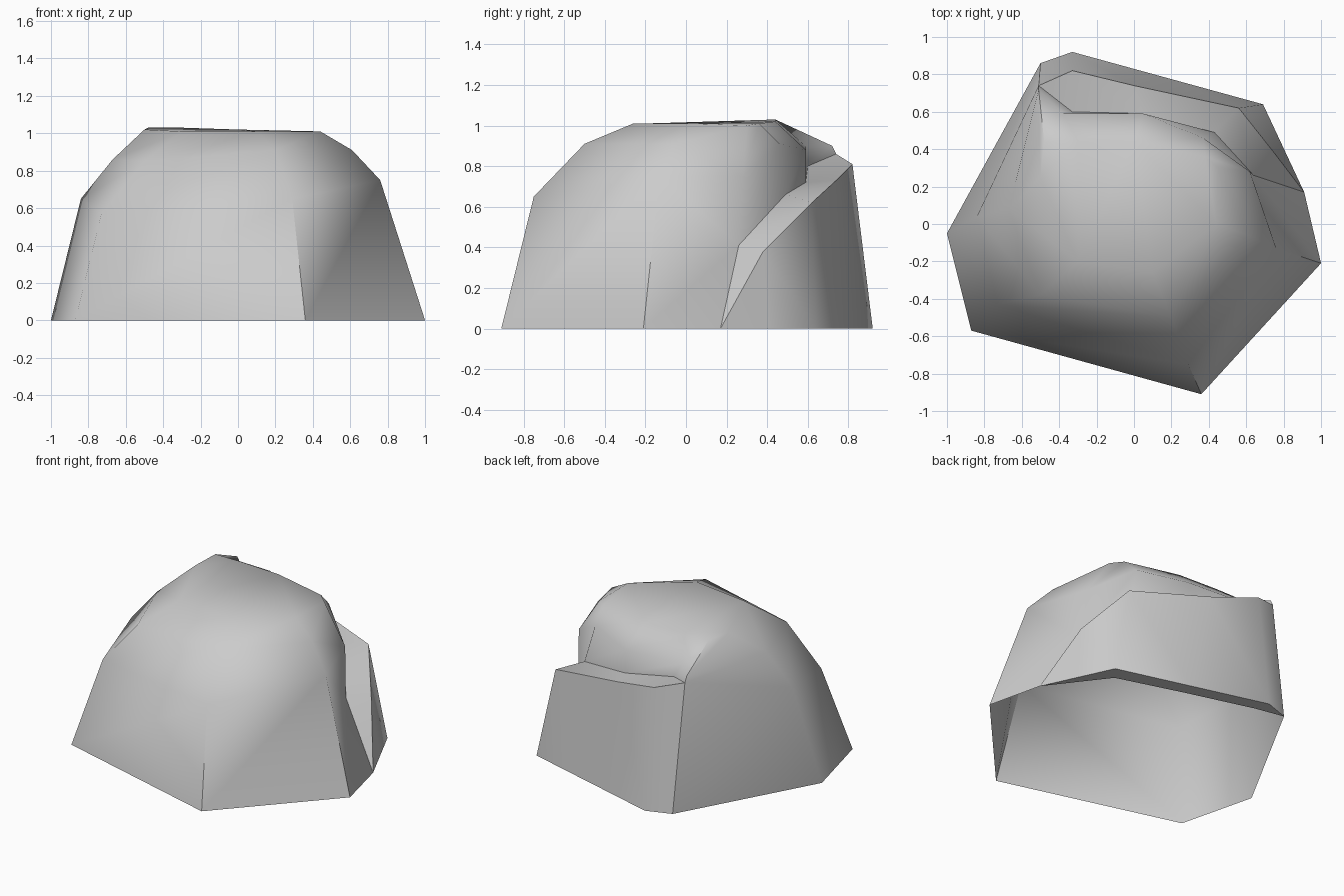
import bpy
import bmesh
from math import radians

default_cube = bpy.data.objects.get("Cube")
if default_cube:
    bpy.data.objects.remove(default_cube, do_unlink=True)

# Single stone colour
stone = bpy.data.materials.new("stone_grey")
stone.use_nodes = True
stone_colour = (0.6, 0.6, 0.6, 1)
stone.diffuse_color = stone_colour
stone.node_tree.nodes["Principled BSDF"].inputs["Base Color"].default_value = stone_colour


def midpoint(start, end):
    return tuple((a + b) / 2 for a, b in zip(start, end))


def loft(name, columns, closed, cap, smooth_angle):
    """Skin neighbouring columns of points, merging any shared points."""
    mesh_builder = bmesh.new()
    shared = {}

    def vertex(point):
        if point not in shared:
            shared[point] = mesh_builder.verts.new(point)
        return shared[point]

    def face(points):
        corners = list(dict.fromkeys(vertex(point) for point in points))
        if len(corners) > 2 and not mesh_builder.faces.get(corners):
            mesh_builder.faces.new(corners)

    following = columns[1:] + (columns[:1] if closed else [])
    for left, right in zip(columns, following):
        for row in range(len(left) - 1):
            face((left[row], right[row], right[row + 1], left[row + 1]))
    if cap:
        face([column[-1] for column in columns])
    bmesh.ops.triangulate(mesh_builder, faces=[f for f in mesh_builder.faces if len(f.verts) > 4])
    bmesh.ops.recalc_face_normals(mesh_builder, faces=mesh_builder.faces[:])

    mesh = bpy.data.meshes.new(name)
    mesh_builder.to_mesh(mesh)
    mesh_builder.free()
    mesh.materials.append(stone)
    part = bpy.data.objects.new(name, mesh)
    bpy.context.collection.objects.link(part)
    bpy.ops.object.select_all(action="DESELECT")
    part.select_set(True)
    bpy.context.view_layer.objects.active = part
    bpy.ops.object.shade_smooth_by_angle(angle=radians(smooth_angle))
    return part


# Body profiles, each from the ground up to the crown, counter-clockwise
left_side = [(.91, .17, 0), (.64, .26, .41), (.62, .28, .75), (.45, .3, 1)]
back_left = [(.62, .55, 0), (.43, .49, .66), (.37, .46, .91), (.38, .36, 1.01)]
back_middle = [(.16, .69, 0), (.05, .59, .72), (.05, .59, .88), (0, .44, 1.02)]
back_right = [(-.3, .82, 0), (-.33, .6, .8), (-.38, .59, .9), (-.3, .44, 1.03)]
right_rear = [(-.5, .86, 0), (-.51, .74, .86), (-.51, .72, .9), (-.48, .44, 1.03)]
right_side = [(-1, -.05, 0), (-.84, .04, .65), (-.67, .08, .86), (-.5, .25, 1.02)]
front_right = [(-.87, -.57, 0), (-.73, -.43, .57), (-.5, -.38, .85), (-.3, -.2, 1.01)]
front_left = [(.36, -.91, 0), (.29, -.75, .65), (.2, -.5, .91), (.1, -.26, 1.01)]
left_front = [(1, -.21, 0), (.76, -.13, .75), (.61, -.06, .91), (.44, 0, 1.01)]

loft("rock_body",
     [left_side, back_left, back_middle, back_right, right_rear,
      right_side, front_right, front_left, left_front],
     closed=True, cap=True, smooth_angle=60)

# Rear slab: ledge on top, sloping outer wall, narrow underside
start, end = left_side[0], right_rear[0]
corner, far_corner = (.69, .64, 0), (-.33, .92, 0)
slab = [
    [start, start, start, start],
    [left_side[1], (.75, .38, .38), midpoint(start, corner), start],
    [back_left[1], (.56, .62, .62), corner, back_left[0]],
    [back_middle[1], (0, .74, .73), midpoint(corner, far_corner), back_middle[0]],
    [back_right[1], (-.33, .82, .81), far_corner, back_right[0]],
    [right_rear[1], right_rear[1], end, end],
]
loft("rear_slab", slab, closed=False, cap=False, smooth_angle=60)
